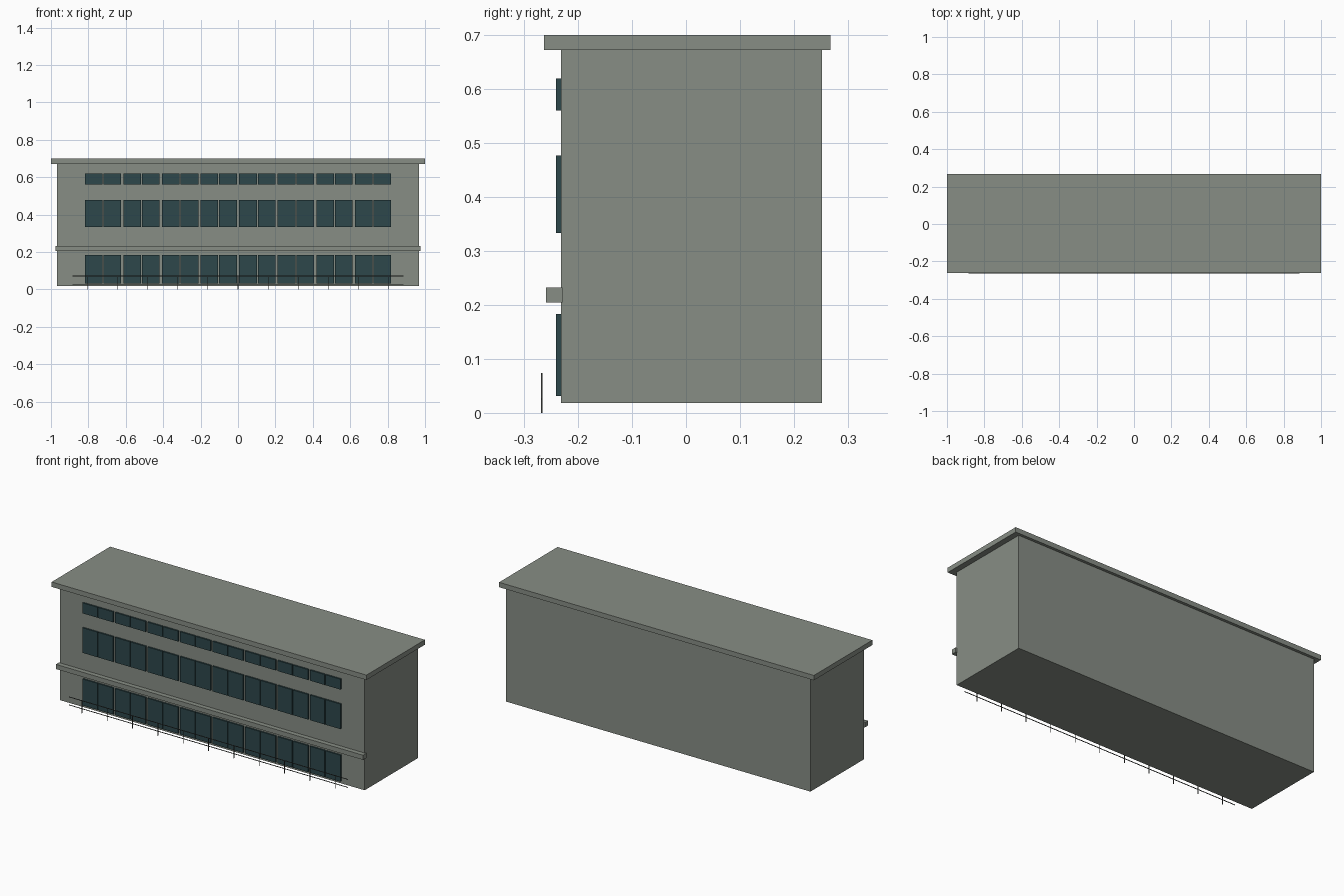
import bpy
import bmesh
from mathutils import Matrix, Vector

cube = bpy.data.objects.get("Cube")
if cube:
    bpy.data.objects.remove(cube, do_unlink=True)


def material(name, rgb):
    mat = bpy.data.materials.new(name)
    mat.use_nodes = True
    mat.diffuse_color = (*rgb, 1)
    mat.node_tree.nodes["Principled BSDF"].inputs["Base Color"].default_value = (*rgb, 1)
    return mat


concrete = material("grey_concrete", (0.245, 0.27, 0.235))
glass = material("dark_teal_glass", (0.026, 0.063, 0.07))
metal = material("dark_metal", (0.06, 0.065, 0.06))


def boxes(name, mat, spans):
    """One object made of boxes, each given as x, y and z spans."""
    bm = bmesh.new()
    for span in spans:
        size = Vector([high - low for low, high in span])
        centre = Vector([(high + low) / 2 for low, high in span])
        bmesh.ops.create_cube(bm, size=1, matrix=Matrix.LocRotScale(centre, None, size))
    mesh = bpy.data.meshes.new(name)
    bm.to_mesh(mesh)
    bm.free()
    mesh.materials.append(mat)
    obj = bpy.data.objects.new(name, mesh)
    bpy.context.collection.objects.link(obj)


# Main block, overhanging roof slab and the ledge above the ground floor
boxes("building_body", concrete, [((-0.967, 0.967), (-0.232, 0.252), (0.018, 0.672))])
boxes("roof_slab", concrete, [((-1, 1), (-0.263, 0.268), (0.672, 0.7))])
boxes("front_ledge", concrete, [((-0.976, 0.976), (-0.259, -0.229), (0.205, 0.232))])

# Three rows of eight windows, each a pair of panes
BAYS, PITCH, PANE, GAP = 8, 0.2063, 0.0945, 0.005
rows = {
    "ground_floor_windows": (0.031, 0.183),
    "middle_floor_windows": (0.333, 0.477),
    "top_floor_windows": (0.56, 0.62),
}
for name, z_span in rows.items():
    panes = []
    for bay in range(BAYS):
        middle = (bay - (BAYS - 1) / 2) * PITCH
        for left in (middle - GAP / 2 - PANE, middle + GAP / 2):
            panes.append(((left, left + PANE), (-0.241, -0.231), z_span))
    boxes(name, glass, panes)

# Thin railing in front: two rails on evenly spaced posts
RAIL_Y, HALF = -0.267, 0.0015
depth = (RAIL_Y - HALF, RAIL_Y + HALF)
boxes("railing_rails", metal,
      [((-0.886, 0.886), depth, (z - HALF, z + HALF)) for z in (0.026, 0.072)])
boxes("railing_posts", metal,
      [((i * 0.161 - HALF, i * 0.161 + HALF), depth, (0, 0.072)) for i in range(-5, 6)])
